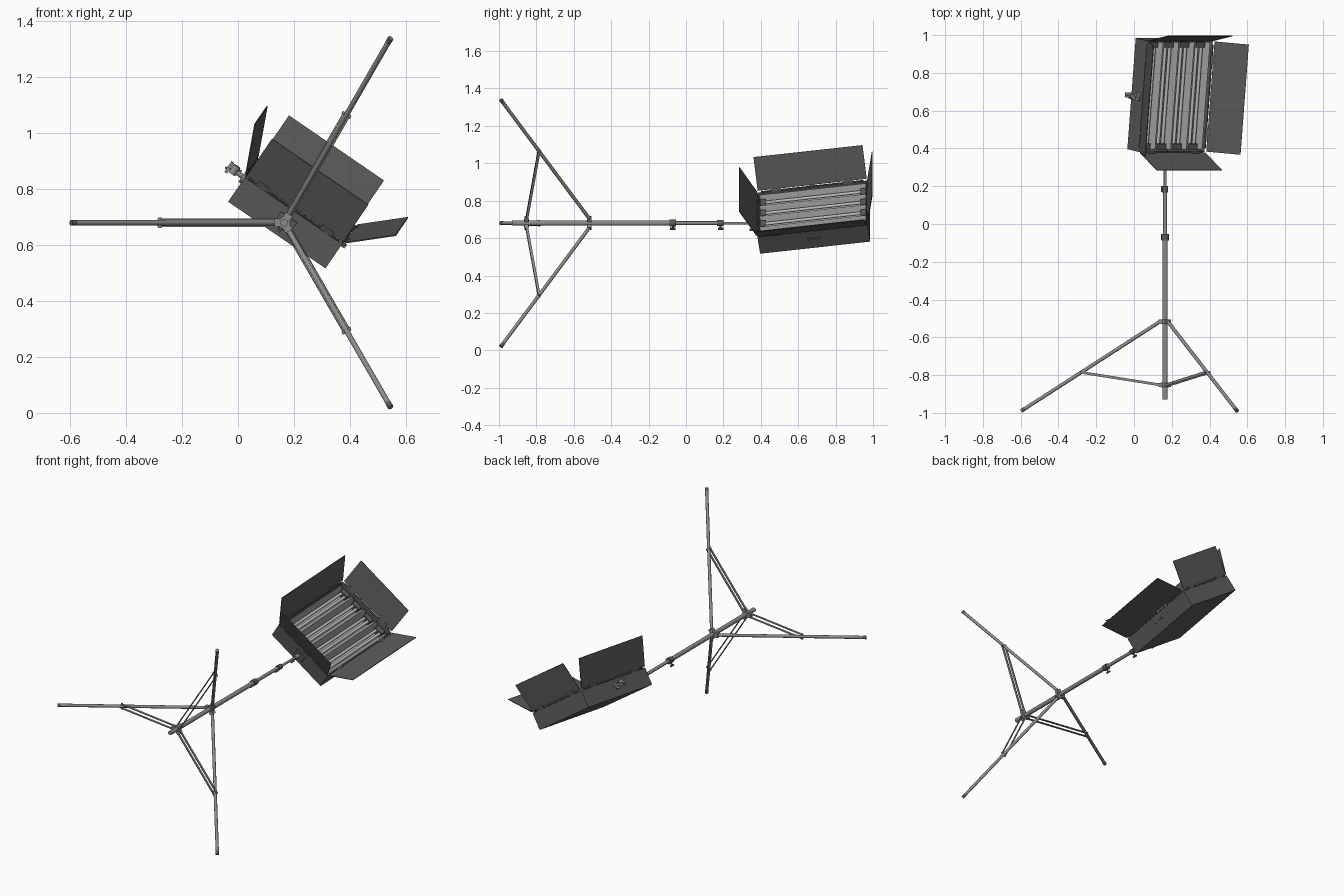
import bpy, bmesh, math
from mathutils import Vector, Matrix

if "Cube" in bpy.data.objects:
    bpy.data.objects.remove(bpy.data.objects["Cube"])


def mat(name, v):
    m = bpy.data.materials.new(name)
    m.diffuse_color = (v, v, v, 1)
    m.use_nodes = True
    m.node_tree.nodes["Principled BSDF"].inputs["Base Color"].default_value = m.diffuse_color
    return m


METAL = mat("stand_grey", 0.26)
DARK = mat("housing_dark_grey", 0.105)
REFL = mat("reflector_grey", 0.36)
TUBE = mat("lamp_pale_grey", 0.5)


def finish(name, bm, material, smooth=False):
    bmesh.ops.recalc_face_normals(bm, faces=bm.faces)
    me = bpy.data.meshes.new(name)
    bm.to_mesh(me)
    bm.free()
    me.materials.append(material)
    ob = bpy.data.objects.new(name, me)
    bpy.context.collection.objects.link(ob)
    if smooth:
        bpy.ops.object.select_all(action='DESELECT')
        bpy.context.view_layer.objects.active = ob
        ob.select_set(True)
        bpy.ops.object.shade_smooth_by_angle(angle=math.radians(40))
    return ob


def rod(name, a, b, r, material=METAL, sides=16):
    a, b = Vector(a), Vector(b)
    bm = bmesh.new()
    q = (b - a).to_track_quat('Z', 'Y').to_matrix().to_4x4()
    bmesh.ops.create_cone(bm, cap_ends=True, segments=sides, radius1=r, radius2=r,
                          depth=(b - a).length, matrix=Matrix.Translation((a + b) / 2) @ q)
    return finish(name, bm, material, True)


def block(name, center, ax, ay, az, size, material):
    """Box with its own axes."""
    bm = bmesh.new()
    m = Matrix((ax.normalized(), ay.normalized(), az.normalized())).transposed().to_4x4()
    m = Matrix.Translation(center) @ m @ Matrix.Diagonal((*size, 1))
    bmesh.ops.create_cube(bm, size=1, matrix=m)
    return finish(name, bm, material)


# ---- stand: column along y ----
CX, CZ = 0.165, 0.68
Y = Vector((0, 1, 0))


def ax(y, r=0.0, d=Vector((0, 0, 0))):
    return Vector((CX, y, CZ)) + d * r


rod("column_lower", ax(-0.93), ax(-0.07), 0.0135)
rod("column_middle", ax(-0.1), ax(0.185), 0.0105)
rod("column_upper", ax(0.17), ax(0.385), 0.0075)
rod("leg_hub", ax(-0.53), ax(-0.505), 0.021)
rod("brace_hub", ax(-0.865), ax(-0.84), 0.021)
for i, (y, r) in enumerate(((-0.07, 0.019), (0.185, 0.016))):
    rod(f"collar_{i}", ax(y - 0.018), ax(y + 0.016), r, DARK)
    d = Vector((-0.5, 0, -0.866))
    rod(f"collar_screw_{i}", ax(y), ax(y, 0.032, d), 0.006, DARK, 10)
    block(f"collar_knob_{i}", ax(y, 0.034, d), d.cross(Y), Y, d, (0.008, 0.03, 0.01), DARK)

# ---- three legs with paired braces ----
for i in range(3):
    a = math.radians(180 + 120 * i)
    d = Vector((math.cos(a), 0, math.sin(a)))
    s = d.cross(Y)
    top, foot = ax(-0.515, 0.025, d), ax(-0.99, 0.762, d)
    rod(f"leg_{i}", top, foot, 0.0095)
    rod(f"leg_foot_{i}", foot.lerp(top, 0.025), foot, 0.0105, DARK)
    block(f"leg_bracket_{i}", ax(-0.517, 0.024, d), d, Y, s, (0.022, 0.024, 0.028), METAL)
    block(f"brace_bracket_{i}", ax(-0.852, 0.024, d), d, Y, s, (0.022, 0.022, 0.028), METAL)
    p, q = ax(-0.852, 0.025, d), top.lerp(foot, 0.57)
    v = q - p
    for k in (-1, 1):
        block(f"brace_{i}_{k}", (p + q) / 2 + s * 0.0125 * k, v, s.cross(v), s,
              (v.length + 0.012, 0.014, 0.004), METAL)
    rod(f"brace_pin_{i}", q - s * 0.018, q + s * 0.018, 0.006, METAL, 10)

# ---- lamp head: local axes W (width), L (length), N (opening) ----
n0 = Vector((0.565, 0, 0.825)).normalized()
t = math.radians(7.6)
L = Y * math.cos(t) + n0 * math.sin(t)
N = n0 * math.cos(t) - Y * math.sin(t)
W = L.cross(N)
O = Vector((0.169, 0.389, 0.680))
WID, LEN, DEP = 0.422, 0.593, 0.108
HW, HD = WID / 2, DEP / 2


def loc(w, l, n):
    return O + W * w + L * l + N * n


# housing: box with recessed front
bm = bmesh.new()
M = Matrix((W, L, N)).transposed().to_4x4()
bmesh.ops.create_cube(bm, size=1, matrix=Matrix.Translation(loc(0, LEN / 2, 0)) @ M
                      @ Matrix.Diagonal((WID, LEN, DEP, 1)))
bm.normal_update()
front = max(bm.faces, key=lambda f: f.normal.dot(N))
bmesh.ops.inset_region(bm, faces=[front], thickness=0.008)
bmesh.ops.translate(bm, verts=front.verts, vec=-N * 0.09)
finish("housing", bm, DARK)

# folded reflector: four troughs
bm = bmesh.new()
rw = HW - 0.01
per = 2 * rw / 4
prof = []
for k in range(4):
    w = -rw + k * per
    prof += [(w, 0.044), (w + per * 0.3, -0.012), (w + per * 0.7, -0.012)]
prof.append((rw, 0.044))
rows = [[bm.verts.new(loc(w, l, n)) for w, n in prof] for l in (0.01, LEN - 0.01)]
for j in range(len(prof) - 1):
    bm.faces.new((rows[0][j], rows[0][j + 1], rows[1][j + 1], rows[1][j]))
finish("reflector", bm, REFL)

# lamp tubes in pairs with sockets
for k in range(4):
    w = -rw + (k + 0.5) * per
    for e in (-1, 1):
        x = w + e * 0.014
        rod(f"lamp_tube_{k}_{e}", loc(x, 0.03, 0.015), loc(x, LEN - 0.03, 0.015), 0.0095, TUBE, 12)
    for j, l in enumerate((0.025, LEN - 0.025)):
        block(f"lamp_socket_{k}_{j}", loc(w, l, 0.01), W, L, N, (0.055, 0.03, 0.04), DARK)


# barn doors: hinge point, hinge axis, outward axis, opening angle
def door(name, hinge, along, out, deg, width):
    a = math.radians(deg)
    d = N * math.cos(a) + out * math.sin(a)
    block(name, hinge + d * 0.1, along, d, along.cross(d), (width, 0.184, 0.004), DARK)
    rod(name + "_hinge", hinge - along * width * 0.47, hinge + along * width * 0.47, 0.004, DARK, 8)
    for s in (-0.33, 0.33):
        block(f"{name}_hinge_leaf_{s}", hinge + along * width * s + d * 0.006, along, d,
              along.cross(d), (0.05, 0.024, 0.007), DARK)


door("door_near", loc(0, 0, HD + 0.002), W, -L, 23, 0.418)
door("door_far", loc(0, LEN, HD + 0.002), W, L, 15.5, 0.412)
door("door_left", loc(-HW, LEN / 2, HD + 0.002), L, -W, 24, 0.588)
door("door_right", loc(HW, LEN / 2, HD + 0.002), L, W, 47, 0.588)

# side clamp with wing knob on the left wall
c = loc(-HW, 0.29, 0.012)
rod("clamp_plate", c, c - W * 0.01, 0.024, METAL)
rod("clamp_stem", c, c - W * 0.055, 0.009, METAL)
rod("clamp_barrel", c - W * 0.045 - N * 0.014, c - W * 0.045 + N * 0.02, 0.014, METAL)
block("clamp_wing", c - W * 0.066, N, L, W, (0.045, 0.012, 0.012), METAL)
block("clamp_lever", c - W * 0.05 + L * 0.014, W + N * 0.4, L, (W + N * 0.4).cross(L),
      (0.06, 0.012, 0.007), METAL)

# handle on the right wall, small knob on the back
for s in (-0.032, 0.032):
    block(f"handle_post_{s}", loc(HW + 0.006, 0.3 + s, 0.012), W, L, N, (0.014, 0.006, 0.008), DARK)
block("handle_bar", loc(HW + 0.013, 0.3, 0.012), W, L, N, (0.005, 0.07, 0.008), METAL)

# stand mount under the near end
rod("mount_socket", ax(0.34), ax(0.392), 0.014, METAL)
block("mount_plate", loc(0, -0.004, 0), W, L, N, (0.07, 0.008, 0.05), DARK)
rod("mount_screw", ax(0.355), ax(0.355, 0.04, -n0), 0.005, METAL, 10)
block("mount_knob", ax(0.355, 0.042, -n0), W, Y, n0, (0.008, 0.032, 0.01), METAL)
